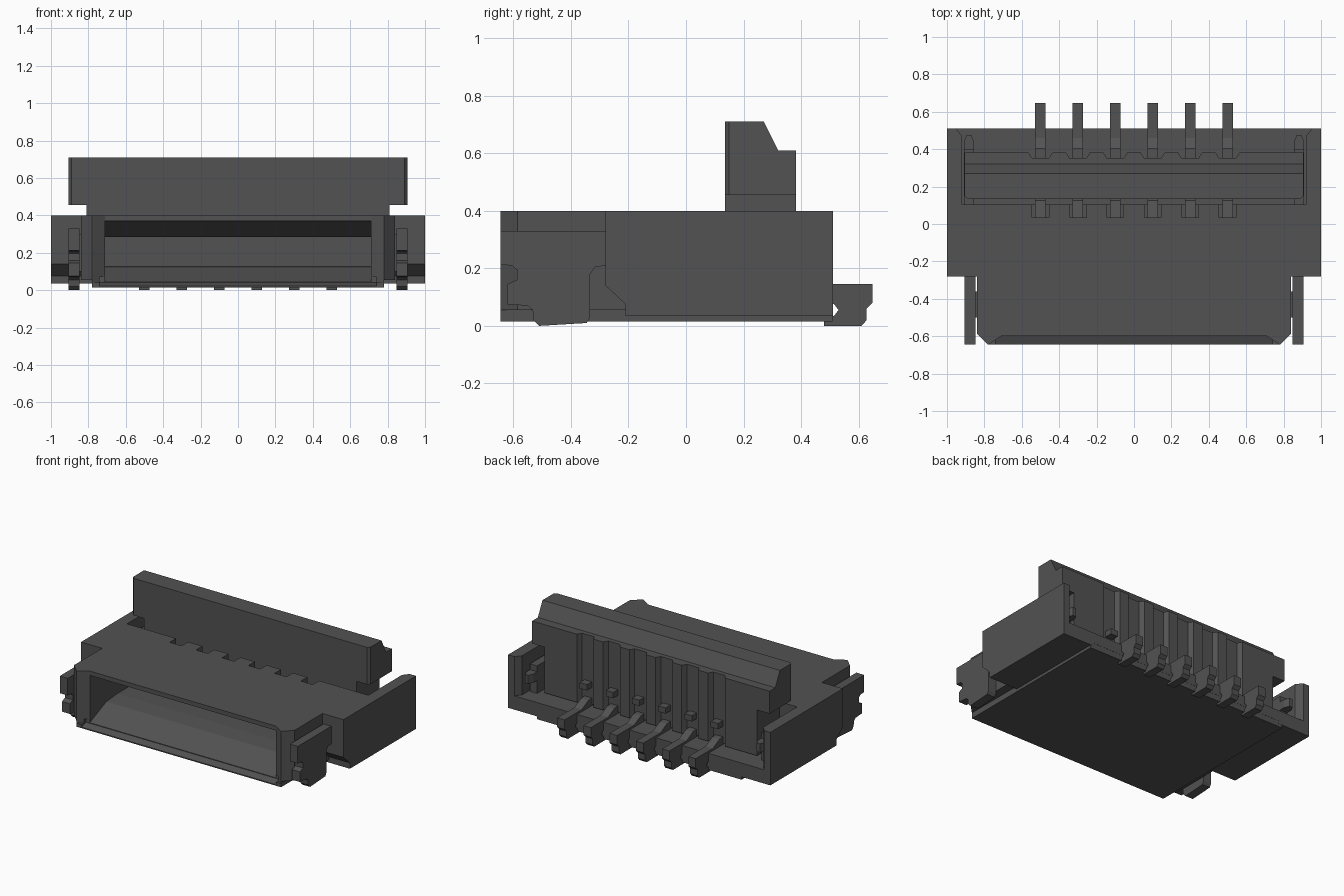
import bpy, bmesh
from mathutils import Vector

old = bpy.data.objects.get("Cube")
if old:
    bpy.data.objects.remove(old, do_unlink=True)

mat = bpy.data.materials.new("dark grey plastic")
mat.use_nodes = True
colour = (0.085, 0.085, 0.085, 1)
mat.diffuse_color = colour
bsdf = next(n for n in mat.node_tree.nodes if n.type == 'BSDF_PRINCIPLED')
bsdf.inputs["Base Color"].default_value = colour
bsdf.inputs["Roughness"].default_value = 0.6

PINS = [-0.5 + 0.2 * i for i in range(6)]


def prism(name, pts, axis, a, b):
    """Extrude a 2D profile along x (points are y,z) or z (points are x,y)."""
    bm = bmesh.new()
    place = (lambda p, t: (t, p[0], p[1])) if axis == 'x' else (lambda p, t: (p[0], p[1], t))
    face = bm.faces.new([bm.verts.new(place(p, a)) for p in pts])
    ext = bmesh.ops.extrude_face_region(bm, geom=[face])
    shift = Vector((b - a, 0, 0)) if axis == 'x' else Vector((0, 0, b - a))
    bmesh.ops.translate(bm, vec=shift,
                        verts=[v for v in ext["geom"] if isinstance(v, bmesh.types.BMVert)])
    bmesh.ops.recalc_face_normals(bm, faces=bm.faces)
    mesh = bpy.data.meshes.new(name)
    bm.to_mesh(mesh)
    bm.free()
    mesh.materials.append(mat)
    ob = bpy.data.objects.new(name, mesh)
    bpy.context.collection.objects.link(ob)
    return ob


def box(name, x0, x1, y0, y1, z0, z1):
    return prism(name, [(x0, y0), (x1, y0), (x1, y1), (x0, y1)], 'z', z0, z1)


def cut(parts, cutters):
    """Subtract every cutter from every part and bake the result."""
    for ob in parts:
        for c in cutters:
            m = ob.modifiers.new("cut", 'BOOLEAN')
            m.operation, m.solver, m.object = 'DIFFERENCE', 'EXACT', c
        dg = bpy.context.evaluated_depsgraph_get()
        mesh = bpy.data.meshes.new_from_object(ob.evaluated_get(dg))
        ob.modifiers.clear()
        ob.data = mesh
    for c in cutters:
        bpy.data.objects.remove(c, do_unlink=True)


# Housing: chamfered nose, base plate and two side wings
housing = prism("housing", [(-0.78, -0.645), (0.78, -0.645), (0.84, -0.585), (0.84, 0.51),
                            (-0.84, 0.51), (-0.84, -0.585)], 'z', 0.055, 0.40)
base = box("base_plate", -0.78, 0.78, -0.645, 0.509, 0.015, 0.06)
wing_side = [(-0.28, 0.14), (-0.21, 0.075), (-0.21, 0.035), (0.51, 0.035),
             (0.51, 0.40), (-0.28, 0.40)]
wings = [prism("left_wing", wing_side, 'x', 0.75, 1.0),
         prism("right_wing", wing_side, 'x', -1.0, -0.75)]

# Rear recess with flared ends
recess = prism("recess_cutter", [(-0.92, 0.105), (0.92, 0.105), (0.92, 0.47), (0.96, 0.52),
                                 (0.96, 0.6), (-0.96, 0.6), (-0.96, 0.52), (-0.92, 0.47)],
               'z', 0.13, 0.5)
cut(wings, [recess])
recess = box("recess_cutter", -0.9, 0.9, 0.105, 0.6, 0.13, 0.5)

# Front slot with sloping floor and ceiling, and its flared mouth
slot = prism("slot_cutter", [(-0.61, 0.04), (-0.42, 0.12), (-0.30, 0.13), (0.0, 0.13),
                             (0.0, 0.285), (-0.40, 0.285), (-0.58, 0.37), (-0.61, 0.37)],
             'x', -0.71, 0.71)
mouth = prism("mouth_cutter", [(-0.786, -0.65), (0.786, -0.65), (0.71, -0.6), (-0.71, -0.6)],
              'z', 0.04, 0.5)
lip = prism("lip_cutter", [(-0.66, 0.017), (-0.6, 0.04), (-0.6, 0.07), (-0.66, 0.07)],
            'x', -0.74, 0.74)
notches = [box("notch_cutter", c - 0.045, c + 0.045, 0.035, 0.12, 0.2, 0.5) for c in PINS]
cut([housing, base], [recess, slot, mouth, lip] + notches)

# Raised locking lever: wide upper bar on a narrower wall
upper = prism("lever_bar", [(0.135, 0.455), (0.135, 0.71), (0.27, 0.71), (0.32, 0.61),
                            (0.383, 0.61), (0.383, 0.455)], 'x', -0.905, 0.905)
lower = box("lever_wall", -0.81, 0.81, 0.135, 0.383, 0.14, 0.46)
corners = [prism("corner_cutter", [(s * 0.885, 0.13), (s * 0.91, 0.13), (s * 0.91, 0.155)],
                 'z', 0.3, 0.8) for s in (-1, 1)]
grooves = [prism("groove_cutter", [(c - 0.075, 0.4), (c - 0.045, 0.352),
                                   (c + 0.045, 0.352), (c + 0.075, 0.4)], 'z', 0.1, 0.75)
           for c in PINS]
cut([upper, lower], corners + grooves)

# Six contacts: solder foot with a round notch, plus the upper arm tip
foot = [(0.33, 0.10), (0.33, 0.185), (0.39, 0.18), (0.46, 0.145), (0.648, 0.145),
        (0.648, 0.08), (0.628, 0.06), (0.628, 0.02), (0.61, 0.0), (0.48, 0.0),
        (0.48, 0.03), (0.515, 0.035), (0.53, 0.055), (0.515, 0.075), (0.48, 0.08)]
arm = [(0.03, 0.25), (0.03, 0.35), (0.125, 0.33), (0.15, 0.295), (0.405, 0.295),
       (0.405, 0.255)]
for i, c in enumerate(PINS, 1):
    prism(f"contact_foot_{i}", foot, 'x', c - 0.028, c + 0.028)
    prism(f"contact_arm_{i}", arm, 'x', c - 0.028, c + 0.028)

# Side anchor clips and their rear hooks
clip = [(-0.645, 0.33), (-0.645, 0.212), (-0.605, 0.21), (-0.588, 0.195), (-0.588, 0.16),
        (-0.62, 0.145), (-0.62, 0.075), (-0.55, 0.07), (-0.533, 0.055), (-0.53, 0.02),
        (-0.51, 0.0), (-0.345, 0.01), (-0.333, 0.03), (-0.333, 0.18), (-0.315, 0.205),
        (-0.27, 0.21), (-0.27, 0.33)]
for side, s in (("left", 1), ("right", -1)):
    prism(f"{side}_anchor_clip", clip, 'x', s * 0.847, s * 0.907)
    prism(f"{side}_rear_hook", [(s * 0.855, 0.10), (s * 0.91, 0.10), (s * 0.91, 0.44),
                                (s * 0.895, 0.475), (s * 0.87, 0.475), (s * 0.855, 0.44)],
          'z', 0.22, 0.28)
    box(f"{side}_hook_stem", s * 0.855, s * 0.91, 0.10, 0.40, 0.12, 0.32)
    # Bridge joining clip and nose
    box(f"{side}_clip_bridge", s * 0.83, s * 0.86, -0.50, -0.36, 0.10, 0.30)
